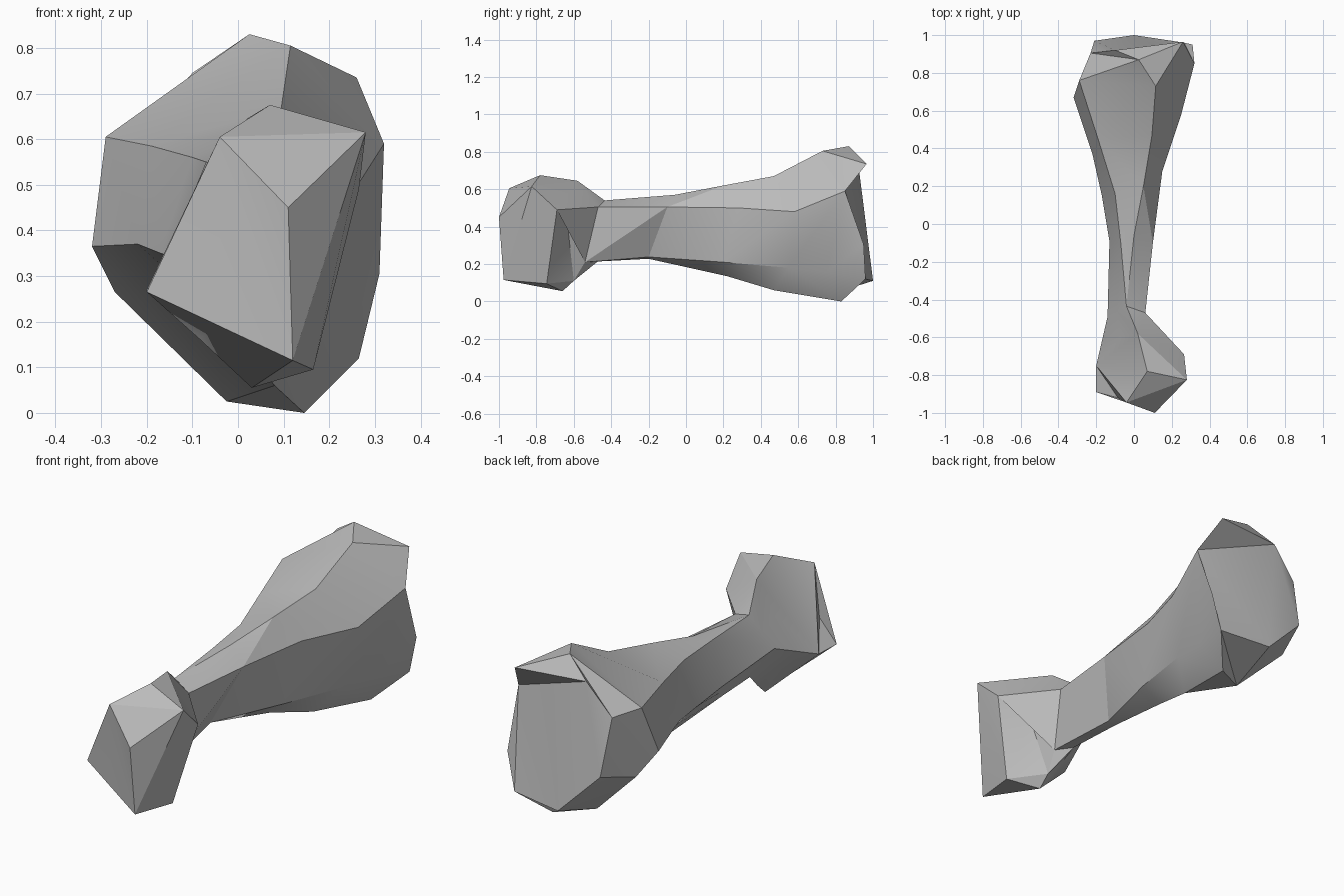
import bpy
import bmesh
import math
from mathutils import Vector

old_cube = bpy.data.objects.get("Cube")
if old_cube:
    bpy.data.objects.remove(old_cube, do_unlink=True)


def midpoint(first, second):
    return tuple((a + b) / 2 for a, b in zip(first, second))


def ring(top, side, hip, keel, flank, belly=None, shoulder=None, crest=None):
    """One cross-section loop; belly and shoulder default to midpoints."""
    crest = crest or side
    belly = belly or midpoint(keel, flank)
    shoulder = shoulder or midpoint(flank, top)
    return [top, crest, side, hip, keel, belly, flank, shoulder]


# Small knuckle at the front, with a spur low on one flank
front_tip = (.12, -.975, .115)
spur = (-.2, -.75, .27)
small_knuckle = [
    ring(top=(-.04, -.945, .605), side=(.11, -1, .45), hip=front_tip,
         keel=front_tip, flank=(-.2, -.89, .265), shoulder=(-.085, -.92, .355)),
    ring(top=(.07, -.78, .675), side=(.28, -.825, .615), hip=(.165, -.745, .095),
         keel=(.03, -.66, .055), flank=spur, shoulder=spur),
    ring(top=(.02, -.58, .645), side=(.265, -.69, .49), hip=(.11, -.63, .38),
         keel=(.03, -.6, .11), flank=(-.17, -.62, .325), shoulder=(-.07, -.6, .48)),
]

# Slender shaft widening towards the back
shaft = [
    ring(top=(-.04, -.435, .54), side=(.06, -.47, .505), hip=(.04, -.54, .21),
         keel=(-.02, -.47, .215), flank=(-.14, -.49, .38)),
    ring(top=(0, -.06, .57), side=(.1, -.1, .505), hip=(-.01, -.2, .238),
         keel=(-.05, -.2, .228), flank=(-.13, -.09, .34), shoulder=(-.07, -.1, .55)),
    ring(top=(.05, .2, .62), side=(.15, .28, .5), hip=(.11, .2, .21),
         keel=(.02, .22, .135), flank=(-.17, .15, .35), shoulder=(-.1, .16, .56)),
    ring(top=(.095, .47, .67), side=(.25, .58, .48), hip=(.19, .55, .18),
         keel=(.08, .47, .06), flank=(-.22, .37, .37), shoulder=(-.19, .45, .585)),
]

# Large knuckle with an overhanging crest above a sunken end plate
outer_corner = (.32, .85, .59)
under_side = (-.025, .73, .025)
plate_corner = (-.23, .905, .595)
plate_hip = (.31, .95, .305)
plate_keel = (.265, .96, .12)
large_knuckle = [
    ring(top=(.115, .73, .805), side=outer_corner, hip=(.22, .75, .155),
         keel=(.145, .83, 0), belly=under_side, flank=(-.32, .67, .365),
         shoulder=(-.29, .76, .605)),
    ring(top=(.025, .87, .83), crest=(.26, .965, .735), side=outer_corner,
         hip=plate_hip, keel=plate_keel, belly=under_side,
         flank=(-.27, .775, .265), shoulder=plate_corner),
    ring(top=(-.1, .92, .745), side=outer_corner, hip=plate_hip, keel=plate_keel,
         belly=(0, 1, .11), flank=(-.21, .97, .32), shoulder=plate_corner),
]


def loft(name, rings, material):
    """Skin the rings with triangles, folding each panel outwards."""
    bm = bmesh.new()
    shared = {}

    def vert(point):
        if point not in shared:
            shared[point] = bm.verts.new(point)
        return shared[point]

    def face(points):
        unique = list(dict.fromkeys(points))
        if len(unique) > 2:
            bm.faces.new([vert(p) for p in unique])

    for near, far in zip(rings, rings[1:]):
        for j in range(len(near)):
            k = (j + 1) % len(near)
            a, b, c, d = near[j], far[j], far[k], near[k]
            va, vb, vc, vd = map(Vector, (a, b, c, d))
            normal = (vd - va).cross(vc - va)
            if a == b or c == d or normal.dot(vb - va) <= 0:
                panels = [(a, d, c), (a, c, b)]
            else:
                panels = [(a, d, b), (d, c, b)]
            for panel in panels:
                face(panel)

    # Closed ends
    face(list(reversed(rings[0])))
    face(rings[-1])
    bmesh.ops.triangulate(bm, faces=[f for f in bm.faces if len(f.verts) > 4])
    bmesh.ops.recalc_face_normals(bm, faces=bm.faces[:])

    mesh = bpy.data.meshes.new(name)
    bm.to_mesh(mesh)
    bm.free()
    mesh.materials.append(material)
    obj = bpy.data.objects.new(name, mesh)
    bpy.context.collection.objects.link(obj)
    return obj


# Plain grey material
grey = bpy.data.materials.new("plain_grey")
grey.use_nodes = True
colour = (.5, .5, .5, 1)
grey.diffuse_color = colour
grey.node_tree.nodes["Principled BSDF"].inputs["Base Color"].default_value = colour

bone = loft("bone", small_knuckle + shaft + large_knuckle, grey)

# Soft facets with crisp ridges
bpy.ops.object.select_all(action="DESELECT")
bone.select_set(True)
bpy.context.view_layer.objects.active = bone
bpy.ops.object.shade_smooth_by_angle(angle=math.radians(25))
